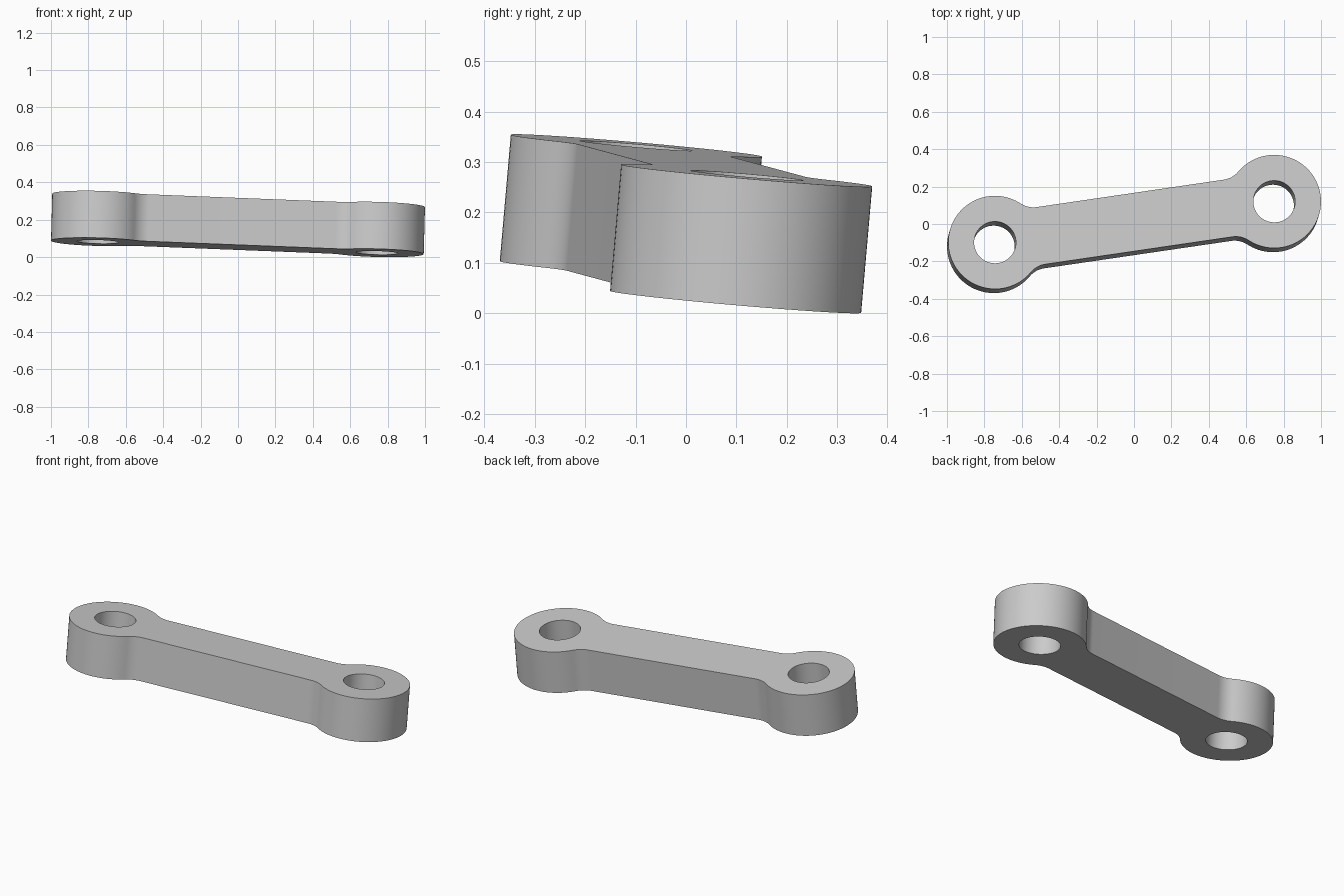
import bpy, bmesh
from math import atan2, sqrt, pi, cos, sin
from mathutils import Vector, Matrix

cube = bpy.data.objects.get("Cube")
if cube:
    bpy.data.objects.remove(cube, do_unlink=True)

HALF_SPAN = 0.755    # centre to each pin hole
END_R = 0.25
HOLE_R = 0.112
HALF_BAR = 0.155
FILLET = 0.125
THICK = 0.252


def arc(cx, cy, r, a0, a1, n):
    """Points along an arc, both ends included."""
    angles = [a0 + (a1 - a0) * i / n for i in range(n + 1)]
    return [(cx + r * cos(a), cy + r * sin(a)) for a in angles]


# Outline of one half: fillet, round end, fillet
rise = HALF_BAR + FILLET
back = sqrt((END_R + FILLET) ** 2 - rise ** 2)
theta = atan2(rise, -back)
end = arc(HALF_SPAN, 0, END_R, -theta, theta, 72)
upper = arc(HALF_SPAN - back, rise, FILLET, theta - pi, -pi / 2, 12)[1:]
lower = [(x, -y) for x, y in reversed(upper)]
half = lower + end + upper
outline = half + [(-x, -y) for x, y in half]
holes = [arc(s * HALF_SPAN, 0, HOLE_R, 0, 2 * pi, 64)[:-1] for s in (-1, 1)]

# Flat plate with two holes
bm = bmesh.new()
for loop in [outline] + holes:
    verts = [bm.verts.new((x, y, 0)) for x, y in loop]
    for a, b in zip(verts, verts[1:] + verts[:1]):
        bm.edges.new((a, b))
bmesh.ops.triangle_fill(bm, use_beauty=True, use_dissolve=False,
                        edges=bm.edges[:], normal=(0, 0, 1))
bmesh.ops.recalc_face_normals(bm, faces=bm.faces[:])
mesh = bpy.data.meshes.new("link_arm")
bm.to_mesh(mesh)
bm.free()
link = bpy.data.objects.new("link_arm", mesh)
bpy.context.collection.objects.link(link)

# Thickness and smooth rounded walls
bpy.context.view_layer.objects.active = link
link.select_set(True)
solid = link.modifiers.new("thickness", 'SOLIDIFY')
solid.thickness = THICK
solid.offset = 0
bpy.ops.object.modifier_apply(modifier=solid.name)
bpy.ops.object.shade_smooth_by_angle(angle=pi / 6)

# Lean the arm: long axis and face normal
along = Vector((1.494, 0.219, -0.059)).normalized()
side = Vector((0.027, 0.0875, 1)).cross(along).normalized()
normal = along.cross(side)
turn = Matrix((along, side, normal)).transposed().to_4x4()
link.matrix_world = Matrix.Translation((0, 0, 0.1775)) @ turn

# Grey metal
grey = bpy.data.materials.new("grey_metal")
grey.use_nodes = True
colour = (0.6, 0.6, 0.6, 1)
grey.diffuse_color = colour
grey.node_tree.nodes["Principled BSDF"].inputs["Base Color"].default_value = colour
link.data.materials.append(grey)
